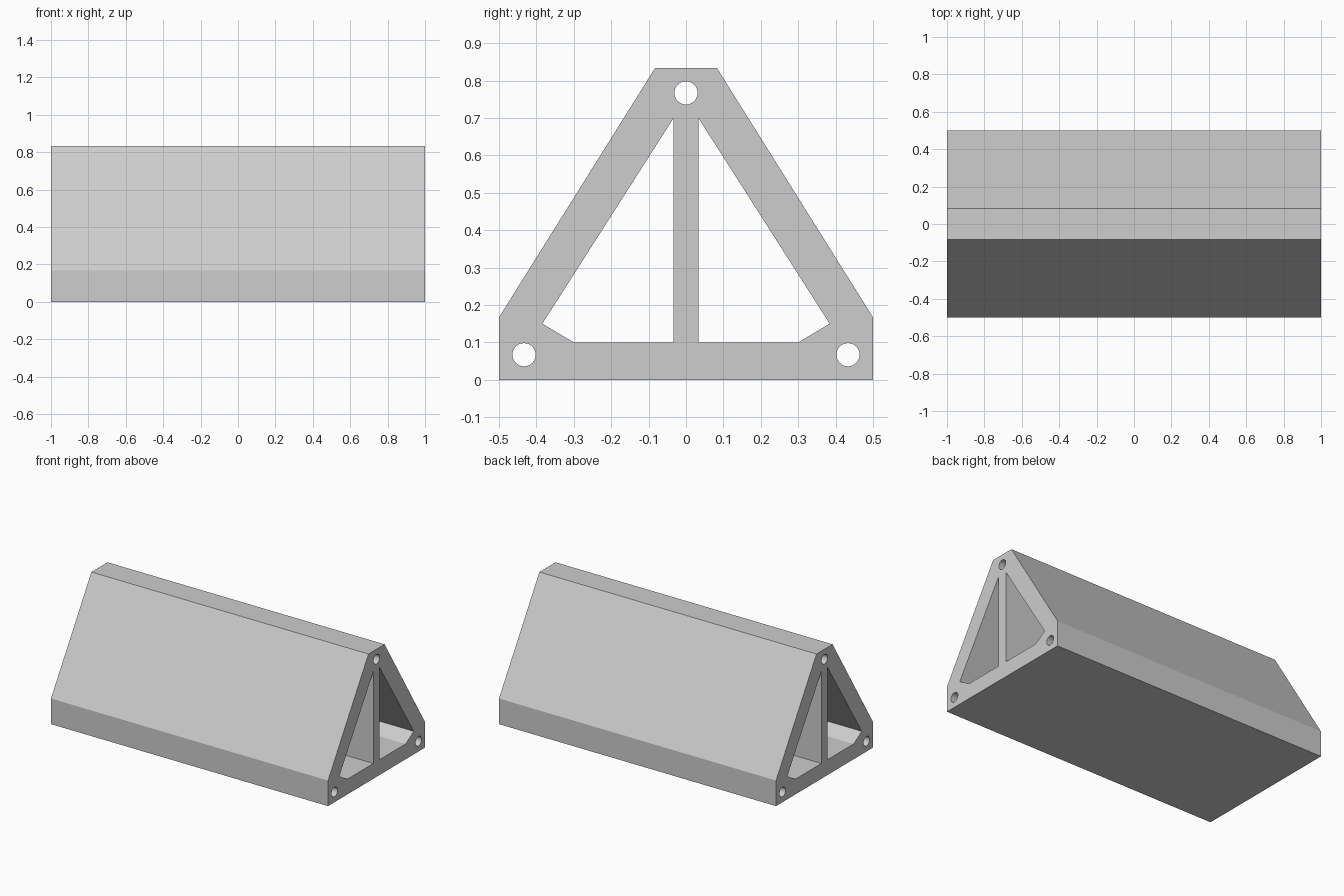
import bpy
import bmesh
import math

cube = bpy.data.objects.get("Cube")
if cube:
    bpy.data.objects.remove(cube, do_unlink=True)

LENGTH = 2.0
HOLE_RADIUS = 0.031
HOLE_SIDES = 32


def mirrored(points):
    """Reflect a (y, z) loop across the centre plane."""
    return [(-y, z) for y, z in reversed(points)]


def circle(cy, cz):
    steps = [2 * math.pi * i / HOLE_SIDES for i in range(HOLE_SIDES)]
    return [(cy + HOLE_RADIUS * math.cos(a), cz + HOLE_RADIUS * math.sin(a)) for a in steps]


# Outer section: half outline plus its mirror
half = [(0.5, 0), (0.5, 0.167), (0.083, 0.833)]
outline = half + mirrored(half)

# Openings either side of the central web, and the three rod holes
opening = [(0.033, 0.1), (0.3, 0.1), (0.384, 0.15), (0.033, 0.7)]
loops = [outline, opening, mirrored(opening),
         circle(0.433, 0.067), circle(-0.433, 0.067), circle(0, 0.767)]

# Fill the section and extrude it along the length
bm = bmesh.new()
for loop in loops:
    verts = [bm.verts.new((-LENGTH / 2, y, z)) for y, z in loop]
    for a, b in zip(verts, verts[1:] + verts[:1]):
        bm.edges.new((a, b))
bmesh.ops.triangle_fill(bm, edges=bm.edges[:], use_beauty=True, normal=(-1, 0, 0))
result = bmesh.ops.extrude_face_region(bm, geom=bm.faces[:], use_keep_orig=True)
moved = [g for g in result["geom"] if isinstance(g, bmesh.types.BMVert)]
bmesh.ops.translate(bm, verts=moved, vec=(LENGTH, 0, 0))
bmesh.ops.recalc_face_normals(bm, faces=bm.faces[:])

mesh = bpy.data.meshes.new("triangular_beam")
bm.to_mesh(mesh)
bm.free()
beam = bpy.data.objects.new("triangular_beam", mesh)
bpy.context.collection.objects.link(beam)

# Single light grey finish
grey = bpy.data.materials.new("light_grey")
grey.use_nodes = True
colour = (0.61, 0.61, 0.61, 1)
grey.diffuse_color = colour
grey.node_tree.nodes["Principled BSDF"].inputs["Base Color"].default_value = colour
mesh.materials.append(grey)

# Smooth hole walls, sharp corners
bpy.ops.object.select_all(action="DESELECT")
beam.select_set(True)
bpy.context.view_layer.objects.active = beam
bpy.ops.object.shade_smooth_by_angle(angle=math.radians(25))
